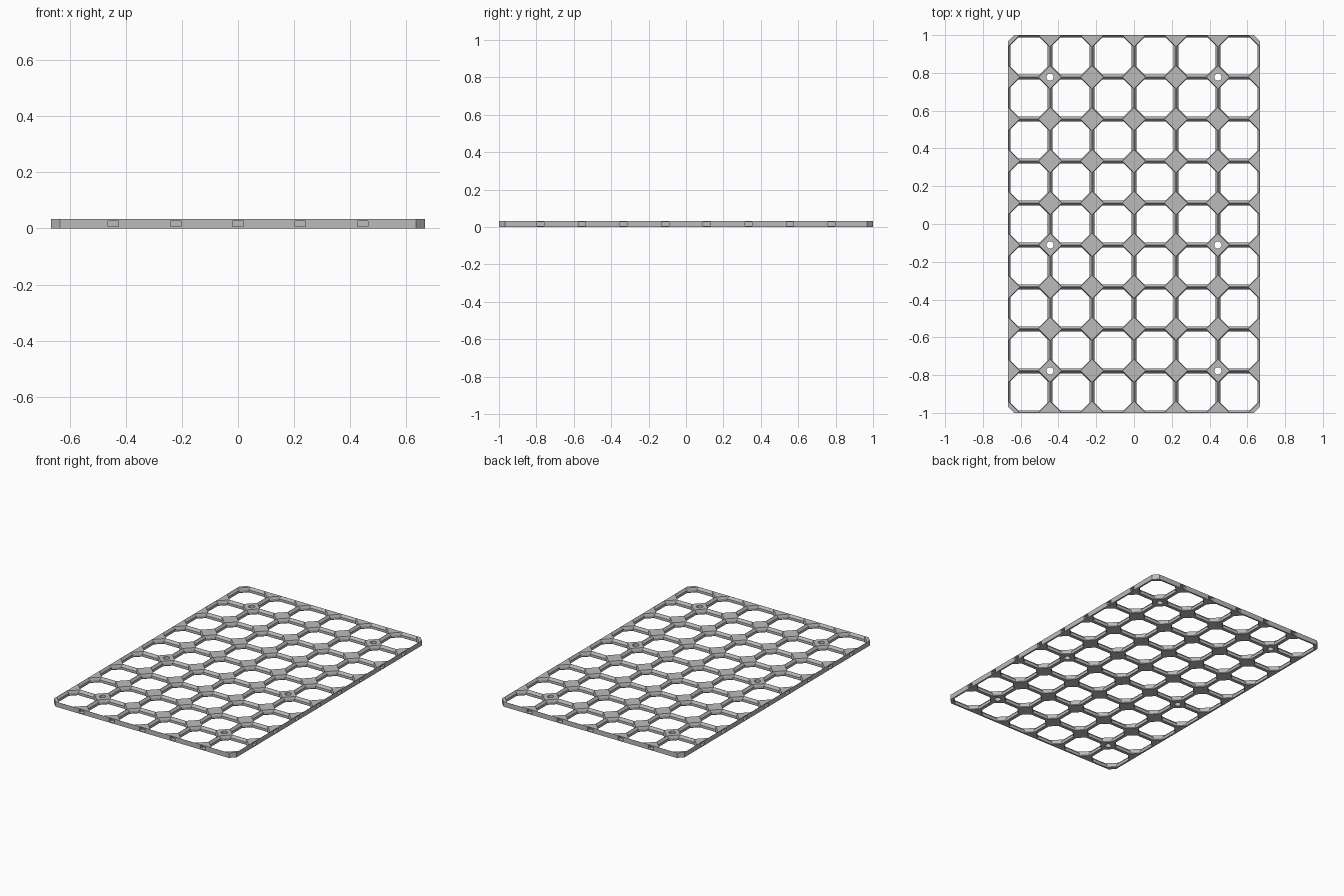
import bpy, bmesh, math
from mathutils import Matrix

if "Cube" in bpy.data.objects:
    bpy.data.objects.remove(bpy.data.objects["Cube"])

NX, NY = 6, 9
P = 2 / NY                 # cell pitch
H = P / 2                  # half cell
T = 0.033                  # plate height
D = 0.061                  # reach of each node along the walls
CORNER = 0.033             # outer corner cut
# opening profile: height, wall half thickness, diagonal corner reach
PROFILE = [(0.0, 0.0105, 0.063), (0.004, 0.0128, 0.067),
           (0.018, 0.0128, 0.067), (T, 0.0012, D)]
SIGNS = [(1, 1), (-1, 1), (-1, -1), (1, -1)]

grey = bpy.data.materials.new("plastic_grey")
grey.diffuse_color = (0.5, 0.5, 0.5, 1)
grey.use_nodes = True
grey.node_tree.nodes["Principled BSDF"].inputs["Base Color"].default_value = grey.diffuse_color


def corner_pair(s, n, inset, reach):
    """Two ends of a corner's diagonal, in counter-clockwise order."""
    on_x = (s[0] * (H - inset), s[1] * (H - reach + inset))
    on_y = (s[0] * (H - reach + inset), s[1] * (H - inset))
    return (on_x, on_y) if n % 2 == 0 else (on_y, on_x)


def add_cell(bm, ix, iy):
    cx, cy = (ix - (NX - 1) / 2) * P, (iy - (NY - 1) / 2) * P

    def vert(p, z):
        return bm.verts.new((cx + p[0], cy + p[1], z))

    # opening walls
    loops = []
    for z, inset, reach in PROFILE:
        loops.append([vert(p, z) for n, s in enumerate(SIGNS)
                      for p in corner_pair(s, n, inset, reach)])
    for lo, hi in zip(loops, loops[1:]):
        for k in range(8):
            j = (k + 1) % 8
            bm.faces.new((lo[k], lo[j], hi[j], hi[k]))

    # flat top and bottom around the opening
    for z, inner in ((0.0, loops[0]), (T, loops[-1])):
        outer = []
        for n, s in enumerate(SIGNS):
            a, b = corner_pair(s, n, 0, D)
            is_end = (ix == (NX - 1 if s[0] > 0 else 0)
                      and iy == (NY - 1 if s[1] > 0 else 0))
            mid = corner_pair(s, n, 0, CORNER) if is_end else [(s[0] * H, s[1] * H)]
            ring = [vert(p, z) for p in (a, *mid, b)]
            bm.faces.new(ring + [inner[2 * n + 1], inner[2 * n]])
            outer.append(ring)
        for n in range(4):
            m = (n + 1) % 4
            bm.faces.new((outer[n][-1], outer[m][0],
                          inner[2 * m], inner[2 * n + 1]))


# grid plate
bm = bmesh.new()
for ix in range(NX):
    for iy in range(NY):
        add_cell(bm, ix, iy)
bmesh.ops.remove_doubles(bm, verts=bm.verts[:], dist=1e-5)

# outer rim
rim = [e for e in bm.edges if e.is_boundary]
bmesh.ops.bridge_loops(bm, edges=rim)
bmesh.ops.recalc_face_normals(bm, faces=bm.faces[:])
mesh = bpy.data.meshes.new("grid_plate")
bm.to_mesh(mesh)
bm.free()
plate = bpy.data.objects.new("grid_plate", mesh)
bpy.context.collection.objects.link(plate)
mesh.materials.append(grey)

# cutters: screw holes and connector pockets in the rim
cut = bmesh.new()
for x in (-2 * P, 2 * P):
    for y in (-3.5 * P, -0.5 * P, 3.5 * P):
        bmesh.ops.create_cone(cut, cap_ends=True, segments=24, radius1=0.019,
                              radius2=0.019, depth=0.2,
                              matrix=Matrix.Translation((x, y, 0)))


def pocket(x, y, sx, sy):
    m = Matrix.Translation((x, y, 0.0168)) @ Matrix.Diagonal((sx, sy, 0.021, 1))
    bmesh.ops.create_cube(cut, size=1, matrix=m)


for side in (-1, 1):
    for i in range(1, NX):
        pocket((i - NX / 2) * P, side * NY * H, 0.038, 0.05)
    for j in range(1, NY):
        pocket(side * NX * H, (j - NY / 2) * P, 0.05, 0.038)
cut_mesh = bpy.data.meshes.new("hole_cutter")
cut.to_mesh(cut_mesh)
cut.free()
cut_mesh.materials.append(grey)
cutter = bpy.data.objects.new("hole_cutter", cut_mesh)
bpy.context.collection.objects.link(cutter)
cutter.hide_render = True

mod = plate.modifiers.new("holes", 'BOOLEAN')
mod.operation = 'DIFFERENCE'
mod.solver = 'EXACT'
mod.object = cutter
bpy.context.view_layer.objects.active = plate
plate.select_set(True)
bpy.ops.object.modifier_apply(modifier=mod.name)
bpy.data.objects.remove(cutter)
